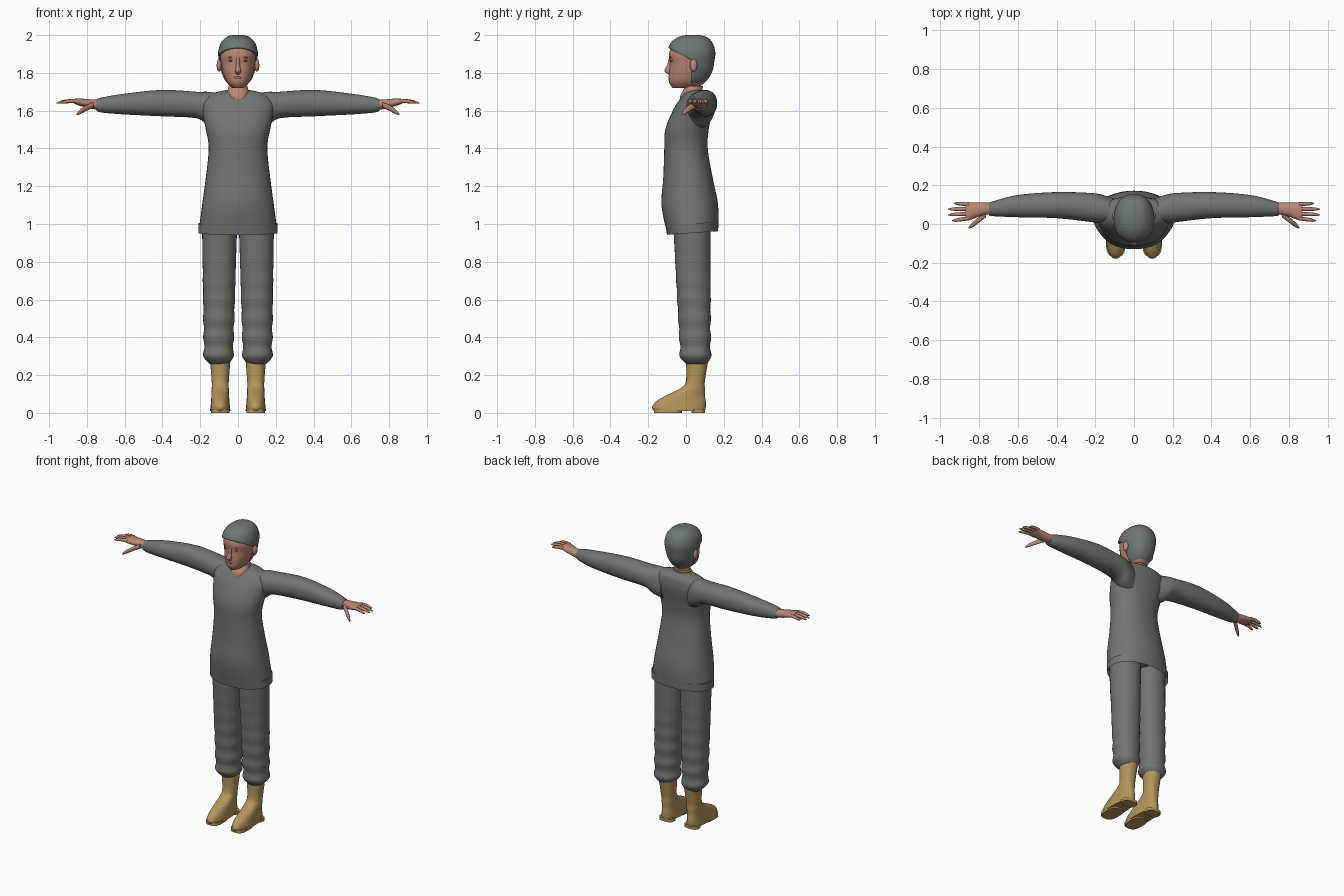
import bpy, bmesh, math
from mathutils import Vector

if "Cube" in bpy.data.objects:
    bpy.data.objects.remove(bpy.data.objects["Cube"])


def material(name, *colour):
    mat = bpy.data.materials.new(name)
    mat.use_nodes = True
    mat.diffuse_color = (*colour, 1)
    shader = mat.node_tree.nodes["Principled BSDF"]
    shader.inputs["Base Color"].default_value = (*colour, 1)
    shader.inputs["Roughness"].default_value = .8
    return mat


cloth = material("grey green cloth", .16, .18, .16)
hair_colour = material("slate hair", .15, .18, .17)
skin = material("skin", .5, .24, .17)
lip_colour = material("lip skin", .4, .15, .11)
dark = material("dark brown", .1, .06, .04)
leather = material("tan leather", .46, .3, .11)


def finish(name, bm, mat, mirror=False):
    """Turn a mesh into a smooth-shaded object, mirrored to the other side if paired."""
    bmesh.ops.recalc_face_normals(bm, faces=bm.faces)
    mesh = bpy.data.meshes.new(name)
    bm.to_mesh(mesh)
    bm.free()
    mesh.materials.append(mat)
    mesh.shade_smooth()
    mesh.set_sharp_from_angle(angle=math.radians(50))
    part = bpy.data.objects.new(name, mesh)
    bpy.context.scene.collection.objects.link(part)
    if mirror:
        part.modifiers.new("mirror", "MIRROR")
    return part


def smooth_rings(rings, steps):
    """Interpolate smoothly between cross-sections."""
    padded = [rings[0], *rings, rings[-1]]
    result = []
    for before, start, end, after in zip(padded, padded[1:], padded[2:], padded[3:]):
        for step in range(steps):
            t = step / steps
            ease = t * t * (3 - 2 * t)
            leave, arrive = t * (1 - t) ** 2 / 2, t * t * (t - 1) / 2
            result.append([b + (c - b) * ease + (c - a) * leave + (d - b) * arrive
                           for a, b, c, d in zip(before, start, end, after)])
    return result + [rings[-1]]


def rounded(low, high, wave, power):
    middle, half = (low + high) / 2, (high - low) / 2
    return middle + half * math.copysign(abs(wave) ** (2 / power), wave)


def loft(axis, rings, sides=32, power=2.2, steps=4):
    """Skin rings of (position, low, high, low, high) stacked along the x or z axis."""
    bm = bmesh.new()
    loops = []
    for place, low_a, high_a, low_b, high_b in smooth_rings(rings, steps):
        loop = []
        for k in range(sides):
            angle = math.tau * k / sides
            a = rounded(low_a, high_a, math.cos(angle), power)
            b = rounded(low_b, high_b, math.sin(angle), power)
            loop.append(bm.verts.new((a, b, place) if axis == "z" else (place, a, b)))
        loops.append(loop)
    for lower, upper in zip(loops, loops[1:]):
        for k in range(sides):
            bm.faces.new((lower[k - 1], lower[k], upper[k], upper[k - 1]))
    bm.faces.new(loops[-1])
    bm.faces.ensure_lookup_table()
    return bm, bm.faces.new(loops[0])


def centred(rows, grow=0):
    """Symmetric rings from rows of (height, half width, front, back)."""
    return [(z + grow, -w - grow, w + grow, front - grow, back + grow) for z, w, front, back in rows]


def ellipsoid(name, centre, radii, mat, mirror=False):
    bm = bmesh.new()
    bmesh.ops.create_uvsphere(bm, u_segments=16, v_segments=10, radius=1)
    bmesh.ops.scale(bm, vec=radii, verts=bm.verts)
    bmesh.ops.translate(bm, vec=centre, verts=bm.verts)
    finish(name, bm, mat, mirror)


# Tunic body, with a tilted hem and a hollow underside
bm, hem = loft("z", centred([
    (.95, .21, -.1, .17), (1.1, .19, -.13, .17), (1.25, .17, -.12, .14),
    (1.4, .155, -.115, .115), (1.5, .17, -.11, .12), (1.6, .19, -.07, .14),
    (1.65, .19, -.04, .14), (1.69, .14, -.01, .13), (1.71, .06, .03, .1)]), sides=40)
for vert in hem.verts:
    vert.co.z += vert.co.y * .07
bmesh.ops.inset_region(bm, faces=[hem], thickness=.01)
bmesh.ops.translate(bm, vec=(0, 0, .05), verts=hem.verts)
finish("tunic_body", bm, cloth)

# Sleeves, flaring into the shoulder
bm, cap = loft("x", [
    (.1, 0, .13, 1.5, 1.69), (.16, 0, .15, 1.52, 1.7), (.22, .01, .16, 1.56, 1.7),
    (.4, .03, .165, 1.57, 1.71), (.6, .035, .15, 1.58, 1.69),
    (.72, .04, .12, 1.59, 1.67), (.75, .045, .11, 1.6, 1.66)])
finish("sleeves", bm, cloth, True)

# Trouser legs, tapering down to gathers above the boots
leg_rings = [(.26, .05, .15, 0, .11)]
leg_count = 16
for i in range(leg_count):
    t = i / (leg_count - 1)
    gather = .004 * (-1) ** i * (1 - t) ** 2
    x, half_x = .103 - .006 * t, .077 + .017 * t + gather
    y, half_y = .05 - .02 * t, .08 + .02 * t + gather
    leg_rings.append((.3 + .74 * t, x - half_x, x + half_x, y - half_y, y + half_y))
bm, cap = loft("z", leg_rings)
finish("trouser_legs", bm, cloth, True)

# Boots, slimmer at the ankle, with separate heels and soles
boot_x, boot_top = .094, .29
boot_rings = []
for z, toe, heel in ((.01, -.17, .1), (.03, -.18, .105), (.06, -.16, .105), (.09, -.11, .1),
                     (.13, -.03, .1), (.17, 0, .1), (boot_top, 0, .12)):
    half = .055 - .01 * math.sin(math.pi * z / boot_top)
    boot_rings.append((z, boot_x - half, boot_x + half, toe, heel))
bm, cap = loft("z", boot_rings)
finish("boots", bm, leather, True)
for name, front, back in (("boot_heels", .03, .1), ("boot_soles", -.17, -.02)):
    outline = (boot_x - .05, boot_x + .05, front, back)
    bm, cap = loft("z", [(0, *outline), (.02, *outline)], power=3, steps=1)
    finish(name, bm, leather, True)

# Palms
bm, cap = loft("x", [(.72, .05, .11, 1.605, 1.655), (.78, .045, .11, 1.61, 1.66),
                     (.85, .02, .11, 1.63, 1.665), (.87, .02, .11, 1.64, 1.66)], sides=20)
finish("palms", bm, skin, True)


def digit(name, root, tip, radius):
    """A tapering finger, slightly arched between root and tip."""
    rings = []
    for i in range(7):
        t = i / 6
        x, y, z = Vector(root).lerp(Vector(tip), t)
        z += .005 * math.sin(math.pi * t)
        r = radius * math.sqrt(1.05 - t ** 4)
        rings.append((x, y - r, y + r, z - r, z + r))
    bm, cap = loft("x", rings, sides=12, power=2, steps=2)
    finish(name, bm, skin, True)


# Fingers fan out from the knuckles; the thumb points forward and down
fingers = (("index", .94), ("middle", .96), ("ring", .96), ("little", .93))
for i, (name, reach) in enumerate(fingers):
    digit(name + "_fingers", (.85, .03 + .024 * i, 1.65), (reach, .017 + .03 * i, 1.64), .01)
digit("thumbs", (.765, .05, 1.63), (.855, -.02, 1.58), .015)

# Neck and head
bm, cap = loft("z", centred([(1.64, .05, -.03, .07), (1.68, .06, -.03, .08), (1.73, .05, 0, .09)]))
finish("neck", bm, skin)
skull = [(1.72, .03, -.07, .06), (1.75, .06, -.09, .1), (1.8, .08, -.09, .13), (1.85, .09, -.085, .14),
         (1.9, .095, -.09, .145), (1.95, .08, -.07, .13), (1.98, .05, -.03, .1), (1.99, .02, .01, .06)]
bm, cap = loft("z", centred(skull))
finish("head", bm, skin)

# Hair shell, trimmed along the forehead and behind the cheeks
bm, cap = loft("z", centred(skull, grow=.01))
trims = [(Vector((0, -.09, 1.93)), Vector((0, .46, .89))), (Vector((0, .03, 1.85)), Vector((0, 1, 0)))]
for point, normal in trims:
    everything = [*bm.verts, *bm.edges, *bm.faces]
    bmesh.ops.bisect_plane(bm, geom=everything, plane_co=point, plane_no=normal)
face_area = [face for face in bm.faces
             if all((face.calc_center_median() - point).dot(normal) < 0 for point, normal in trims)]
bmesh.ops.delete(bm, geom=face_area, context="FACES")
hair = finish("hair", bm, hair_colour)
shell = hair.modifiers.new("thickness", "SOLIDIFY")
shell.thickness, shell.offset = .01, -1

# Facial features
bm, cap = loft("z", centred([(1.79, .01, -.09, -.07), (1.81, .016, -.115, -.07),
                             (1.84, .01, -.1, -.07), (1.88, .01, -.09, -.07)]), sides=16)
finish("nose", bm, skin)
ellipsoid("lips", (0, -.086, 1.775), (.022, .008, .007), lip_colour)
ellipsoid("eyes", (.034, -.075, 1.86), (.013, .006, .004), dark, True)
ellipsoid("eyelids", (.034, -.075, 1.866), (.016, .008, .005), skin, True)
ellipsoid("eyebrows", (.036, -.079, 1.882), (.018, .006, .003), lip_colour, True)
ellipsoid("ears", (.1, .04, 1.84), (.013, .02, .033), skin, True)
